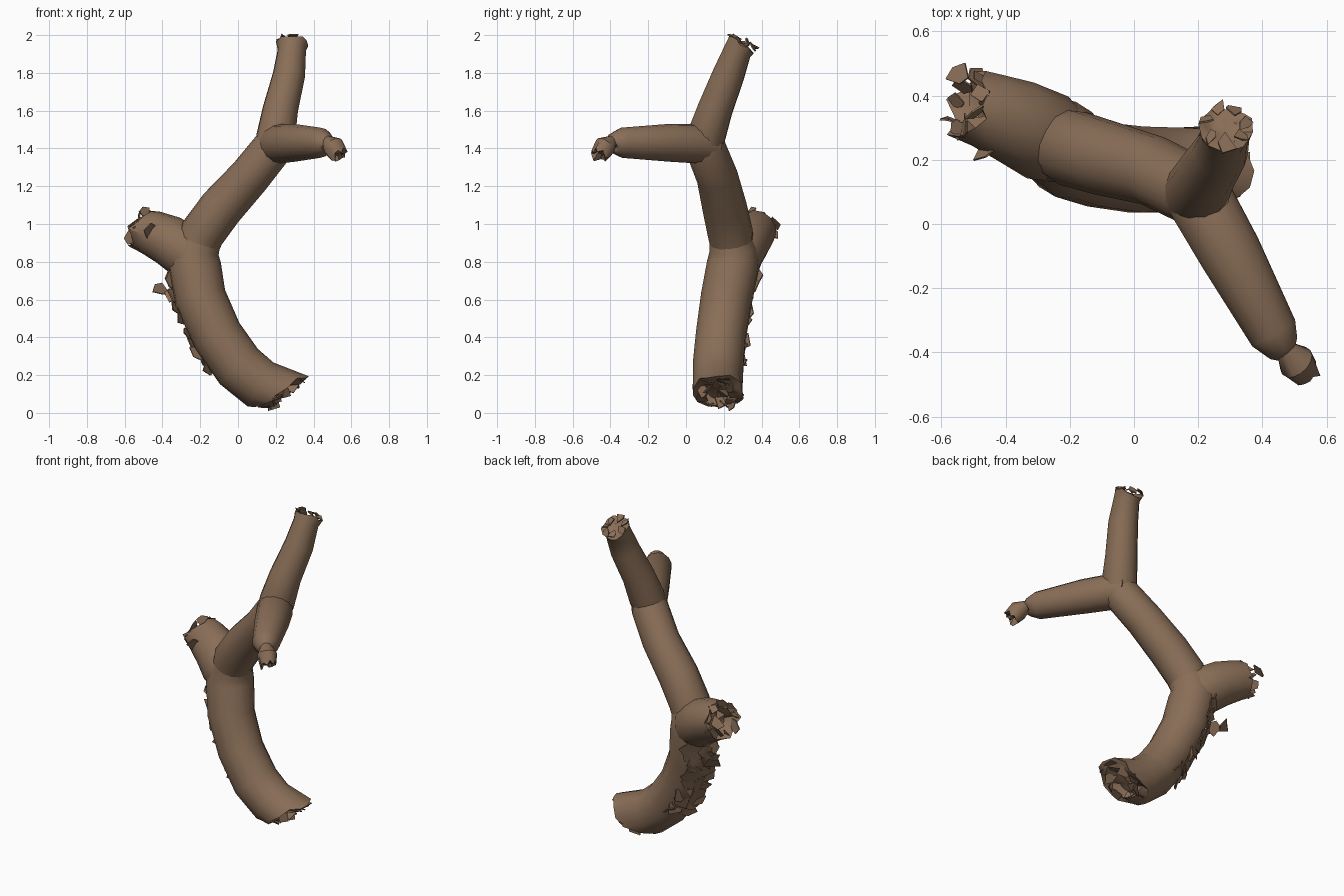
import bpy, bmesh, math, random
from mathutils import Vector, Matrix

if "Cube" in bpy.data.objects:
    bpy.data.objects.remove(bpy.data.objects["Cube"])
random.seed(7)
SIDES = 14

bark = bpy.data.materials.new("brown bark")
bark.use_nodes = True
bark.diffuse_color = (0.25, 0.155, 0.095, 1)
bark.node_tree.nodes["Principled BSDF"].inputs["Base Color"].default_value = bark.diffuse_color


def finish(name, bm, angle):
    bmesh.ops.recalc_face_normals(bm, faces=bm.faces)
    mesh = bpy.data.meshes.new(name)
    bm.to_mesh(mesh)
    bm.free()
    mesh.materials.append(bark)
    obj = bpy.data.objects.new(name, mesh)
    bpy.context.collection.objects.link(obj)
    bpy.ops.object.select_all(action='DESELECT')
    obj.select_set(True)
    bpy.context.view_layer.objects.active = obj
    bpy.ops.object.shade_smooth_by_angle(angle=math.radians(angle))


def limb(name, path, broken=True, cut=None, jag=0.03, hollow=0.05):
    """Round tube along (x, y, z, radius) points, ending in a torn, hollow rim."""
    bm = bmesh.new()
    pts = [Vector(p[:3]) for p in path]
    rings, side = [], None

    def ring(centre, u, v, radius, shift=lambda a: Vector()):
        return [bm.verts.new(centre + radius * (math.cos(a) * u + math.sin(a) * v) + shift(a))
                for a in (2 * math.pi * k / SIDES for k in range(SIDES))]

    for i, p in enumerate(pts):
        ahead = pts[min(i + 1, len(pts) - 1)] - p
        behind = p - pts[max(i - 1, 0)]
        t = (ahead.normalized() + behind.normalized()).normalized()
        side = side or t.orthogonal()
        u = (side - side.dot(t) * t).normalized()
        side, v, r = u, t.cross(u), path[i][3]
        if i < len(pts) - 1 or not broken:
            rings.append(ring(p, u, v, r))
    if broken:
        # torn rim: outer lip, inner lip, sunken floor
        n = Vector(cut).normalized() if cut else t
        for scale, depth, rough in ((1, 0, jag), (0.72, 0.01, jag), (0.5, hollow, jag * 0.6)):
            def tear(a):
                off = r * scale * (math.cos(a) * u + math.sin(a) * v)
                slope = -off.dot(n) / t.dot(n)
                wobble = u * random.uniform(-rough, rough) * 0.4 + v * random.uniform(-rough, rough) * 0.4
                return t * (slope - depth + random.uniform(-rough, rough)) + wobble
            rings.append(ring(pts[-1], u, v, r * scale, tear))
    for a, b in zip(rings, rings[1:]):
        for k in range(SIDES):
            m = (k + 1) % SIDES
            bm.faces.new((a[k], a[m], b[m], b[k]))
    bm.faces.new(rings[0])
    tip = bm.verts.new(sum((w.co for w in rings[-1]), Vector()) / SIDES)
    for k in range(SIDES):
        bm.faces.new((rings[-1][k], rings[-1][(k + 1) % SIDES], tip))
    finish(name, bm, 40)


def chips(name, spots, size, facing=None, tilt=0.6):
    """Thin torn splinters of bark on the given spots."""
    bm = bmesh.new()
    for spot in spots:
        n = facing or Vector([random.uniform(-1, 1) for _ in range(3)])
        lean = n + Vector([random.uniform(-tilt, tilt) for _ in range(3)])
        turn = lean.to_track_quat('Z', 'Y').to_matrix().to_4x4()
        place = Matrix.Translation(spot) @ turn @ Matrix.Rotation(random.uniform(0, 6), 4, 'Z')
        corners = [place @ Vector((math.cos(a) * size * random.uniform(0.4, 1.2),
                                   math.sin(a) * size * random.uniform(0.4, 1.2),
                                   size * random.uniform(-0.25, 0.25)))
                   for a in (0, 1.1, 2.4, 3.7, 5)]
        top = [bm.verts.new(c) for c in corners]
        low = [bm.verts.new(c - lean.normalized() * 0.006) for c in corners]
        bm.faces.new(top)
        bm.faces.new(low[::-1])
        for k in range(len(top)):
            m = (k + 1) % len(top)
            bm.faces.new((top[k], low[k], low[m], top[m]))
    finish(name, bm, 20)


def rim_spots(centre, axis, radius, count):
    q = Vector(axis).to_track_quat('Z', 'Y')
    return [Vector(centre) + q @ Vector((radius * math.cos(a), radius * math.sin(a), 0))
            for a in (2 * math.pi * k / count for k in range(count))]


# main trunk, curving down to its broken foot
trunk = [(-0.17, 0.22, 0.98, 0.095), (-0.225, 0.25, 0.87, 0.128), (-0.23, 0.25, 0.79, 0.14),
         (-0.20, 0.215, 0.61, 0.138), (-0.11, 0.185, 0.41, 0.135), (0.005, 0.17, 0.245, 0.137),
         (0.12, 0.168, 0.15, 0.135), (0.235, 0.17, 0.105, 0.132)]
limb("trunk", trunk, cut=(0.55, 0, -0.83), hollow=0.05)

# long upper limb leading to the fork
limb("upper_limb", [(-0.23, 0.25, 0.84, 0.11), (-0.19, 0.235, 0.95, 0.12), (-0.09, 0.205, 1.085, 0.118),
                    (0.06, 0.165, 1.25, 0.11), (0.18, 0.105, 1.40, 0.108), (0.215, 0.10, 1.48, 0.085)],
     broken=False)

# fork: upright branch and forward branch
limb("upright_branch", [(0.17, 0.09, 1.37, 0.09), (0.20, 0.105, 1.46, 0.104), (0.225, 0.155, 1.61, 0.094),
                        (0.27, 0.225, 1.79, 0.086), (0.285, 0.275, 1.92, 0.075), (0.288, 0.30, 1.955, 0.084)],
     jag=0.012, hollow=0.02)
limb("forward_branch", [(0.17, 0.15, 1.41, 0.09), (0.21, 0.07, 1.425, 0.105), (0.30, -0.09, 1.43, 0.10),
                        (0.435, -0.34, 1.43, 0.08), (0.465, -0.385, 1.425, 0.055), (0.475, -0.395, 1.42, 0.04)],
     jag=0.01, hollow=0.02)

# torn splinter hanging from the forward branch
limb("hanging_splinter", [(0.47, -0.39, 1.44, 0.03), (0.505, -0.43, 1.41, 0.058), (0.535, -0.46, 1.36, 0.045)],
     jag=0.02, hollow=0.02)

# short broken stub behind the trunk
limb("broken_stub", [(-0.20, 0.24, 0.78, 0.11), (-0.27, 0.27, 0.85, 0.143), (-0.37, 0.32, 0.915, 0.134),
                     (-0.46, 0.355, 0.955, 0.12), (-0.515, 0.375, 0.98, 0.108)], jag=0.03, hollow=0.06)

# ragged splinters on the broken ends
chips("foot_splinters", rim_spots((0.225, 0.17, 0.095), (0.55, 0, -0.83), 0.09, 9), 0.05, Vector((0.55, 0, -0.83)), 0.9)
chips("foot_lip", [Vector((0.33, 0.16, 0.19)), Vector((0.33, 0.2, 0.18)), Vector((0.31, 0.11, 0.18))],
      0.05, Vector((0.45, 0, 0.9)), 0.3)
chips("foot_underside", [Vector((0.16, 0.2, 0.045)), Vector((0.21, 0.24, 0.06)), Vector((0.11, 0.13, 0.05))],
      0.05, Vector((0.3, 0, -0.9)), 0.4)
chips("stub_splinters", rim_spots((-0.515, 0.375, 0.985), (-0.8, 0.4, 0.4), 0.085, 9), 0.045)
chips("stub_spike", [Vector((-0.465, 0.235, 0.97)), Vector((-0.545, 0.465, 1.0))], 0.05, Vector((-0.6, 0.3, 0.7)), 0.3)
chips("top_splinters", rim_spots((0.288, 0.31, 1.965), (0.1, 0.45, 0.9), 0.062, 7), 0.034,
      Vector((0.1, 0.45, 0.9)), 0.5)

# peeling bark along the outer back of the trunk
outward = Vector((-0.78, 0.55, -0.3)).normalized()
strip = []
for a, b in zip(trunk[2:5], trunk[3:6]):
    for f in (0, 0.25, 0.5, 0.75):
        centre = Vector(a[:3]).lerp(Vector(b[:3]), f)
        for sway in (-0.06, 0.05):
            away = outward + Vector((0.5, 0.8, 0.1)) * (sway + random.uniform(-0.03, 0.03)) / 0.13
            strip.append(centre + away.normalized() * 0.136)
chips("peeling_bark", strip, 0.06, outward, 0.35)
chips("loose_flake", [Vector((-0.41, 0.31, 0.65))], 0.055, Vector((0.3, -0.8, 0.5)), 0.2)
chips("flake_root", [Vector((-0.35, 0.29, 0.64))], 0.05, Vector((-0.4, -0.6, 0.5)), 0.2)
